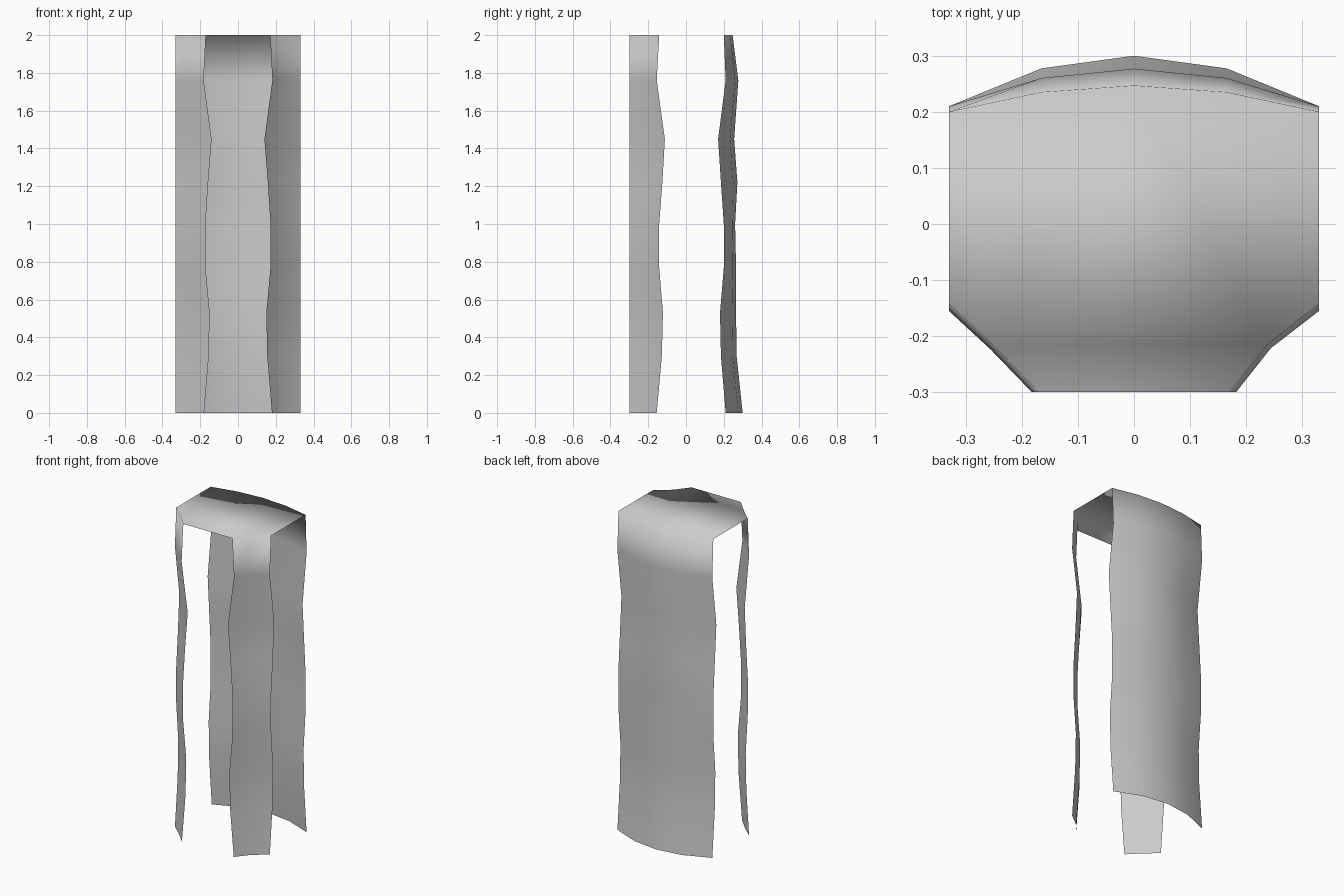
import bpy, bmesh

if "Cube" in bpy.data.objects:
    bpy.data.objects.remove(bpy.data.objects["Cube"])

HX, FY = 0.33, -0.30   # half width, front plane
# per level: height, front hem x, front hem side y, back hem side y, back centre y
LEVELS = [
    (0.00, 0.180, -0.155, 0.210, 0.300),
    (0.30, 0.155, -0.128, 0.185, 0.268),
    (0.53, 0.150, -0.122, 0.180, 0.265),
    (0.77, 0.172, -0.142, 0.200, 0.265),
    (1.00, 0.172, -0.142, 0.200, 0.260),
    (1.22, 0.158, -0.125, 0.185, 0.272),
    (1.45, 0.140, -0.112, 0.170, 0.255),
    (1.76, 0.182, -0.155, 0.210, 0.277),
    (2.00, 0.170, -0.142, 0.200, 0.247),
]


def ring(w, f, e, m):
    """Outline seen from above, as three open strips, counter-clockwise."""
    mid = e + 0.75 * (m - e)
    right = [(w, FY), ((w + HX) / 2 - 0.012, (f + FY) / 2 + 0.006), (HX, f)]
    back = [(HX, e), (0.165, mid), (0, m), (-0.165, mid), (-HX, e)]
    left = [(-HX, f), (-(w + HX) / 2, (f + FY) / 2 + 0.004), (-w, FY)]
    return [right, back, left]


bm = bmesh.new()
rows = []
for z, w, f, e, m in LEVELS:
    rows.append([[bm.verts.new((x, y, z)) for x, y in s] for s in ring(w, f, e, m)])

# hanging cloth: two front corner strips and the wide back panel
for lo, hi in zip(rows, rows[1:]):
    for a, b in zip(lo, hi):
        for i in range(len(a) - 1):
            bm.faces.new((a[i], a[i + 1], b[i + 1], b[i]))

# flat roof sharing the upper edge of every strip
bm.faces.new([v for s in rows[-1] for v in s])

for face in bm.faces:
    face.smooth = True
me = bpy.data.meshes.new("curtain_canopy")
bm.to_mesh(me)
bm.free()
bpy.context.collection.objects.link(bpy.data.objects.new("curtain_canopy", me))
